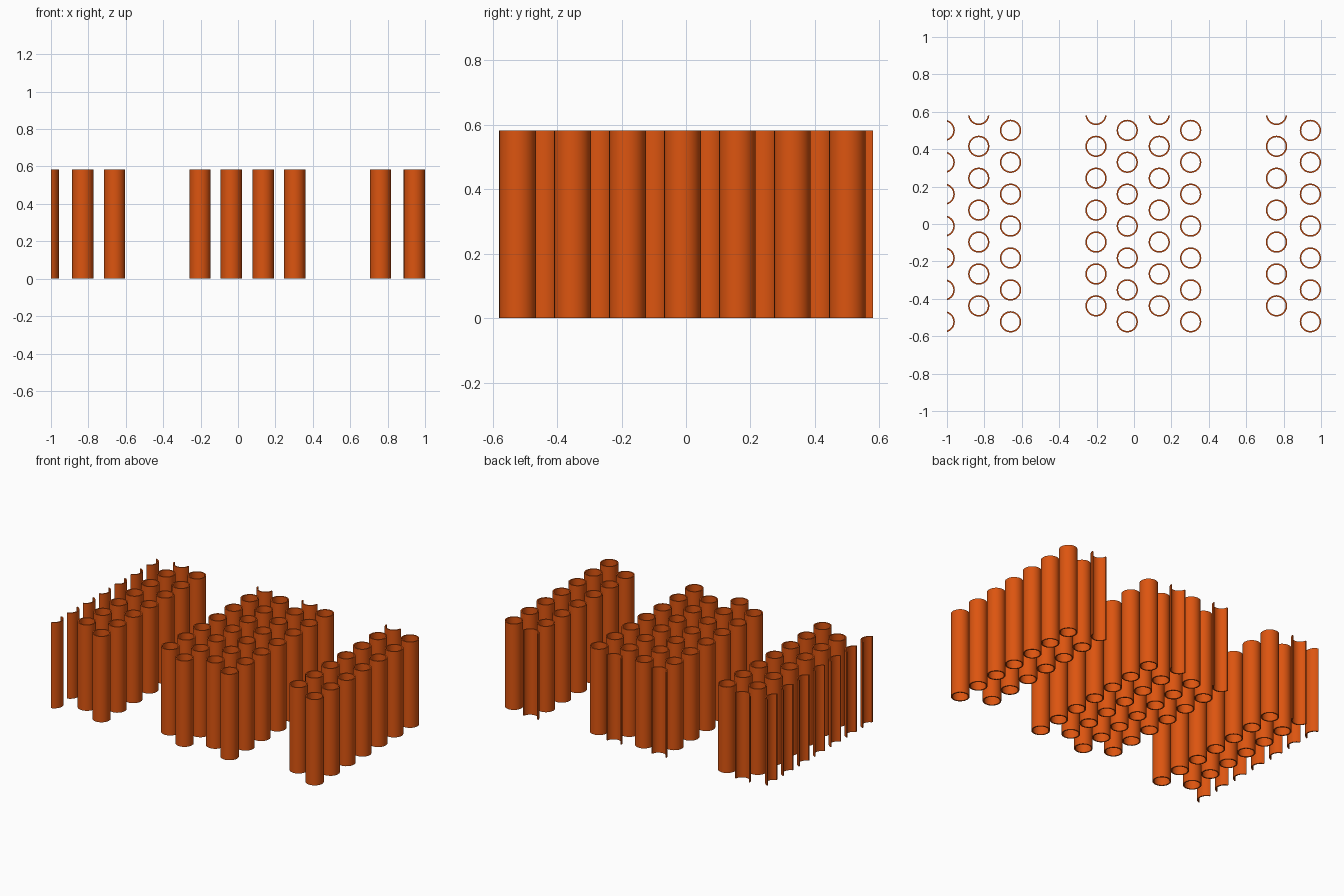
import bpy, bmesh, math

if "Cube" in bpy.data.objects:
    bpy.data.objects.remove(bpy.data.objects["Cube"])

R_OUT, R_IN, HEIGHT = 0.057, 0.049, 0.583
SIDES, PITCH = 24, 0.1706
X_CUT, Y_CUT = -1.0, 0.58

mat = bpy.data.materials.new("orange")
mat.diffuse_color = (0.72, 0.09, 0.005, 1)
mat.use_nodes = True
mat.node_tree.nodes["Principled BSDF"].inputs["Base Color"].default_value = mat.diffuse_color


def add_tube(bm, x, y, facing=0.0, offset=None):
    """Open tube, or the part of it beyond a flat cut at 'offset' along 'facing'."""
    whole = offset is None
    n = SIDES if whole else SIDES // 2
    loops = []
    for r, z in ((R_OUT, 0), (R_OUT, HEIGHT), (R_IN, HEIGHT), (R_IN, 0)):
        half = math.pi if whole else math.acos(offset / r)
        count = n if whole else n + 1
        angles = [facing - half + 2 * half * i / n for i in range(count)]
        loops.append([bm.verts.new((x + r * math.cos(a), y + r * math.sin(a), z))
                      for a in angles])
    for k in range(4):
        a, b = loops[k], loops[(k + 1) % 4]
        for i in range(n):
            j = (i + 1) % len(a)
            bm.faces.new((a[i], a[j], b[j], b[i]))
    if not whole:
        bm.faces.new([l[0] for l in loops])
        bm.faces.new([l[-1] for l in reversed(loops)])


def tube_row(name, x, staggered):
    bm = bmesh.new()
    y0 = -0.523 + (PITCH / 2 if staggered else 0)
    for i in range(7):
        y = y0 + i * PITCH
        if x - R_OUT < X_CUT - 0.01:          # sliced by the left boundary
            add_tube(bm, x, y, 0.0, X_CUT - x)
        elif y + R_OUT > Y_CUT:               # sliced by the back boundary
            add_tube(bm, x, y, -math.pi / 2, y - Y_CUT)
        else:
            add_tube(bm, x, y)
    bmesh.ops.recalc_face_normals(bm, faces=bm.faces[:])
    mesh = bpy.data.meshes.new(name)
    bm.to_mesh(mesh)
    bm.free()
    mesh.materials.append(mat)
    obj = bpy.data.objects.new(name, mesh)
    bpy.context.collection.objects.link(obj)
    obj.select_set(True)
    bpy.context.view_layer.objects.active = obj


# Three bundles of staggered tube rows: (bundle, row x, staggered)
rows = [("left", -1.015, False), ("left", -0.83, True), ("left", -0.66, False),
        ("middle", -0.203, True), ("middle", -0.036, False),
        ("middle", 0.135, True), ("middle", 0.303, False),
        ("right", 0.762, True), ("right", 0.943, False)]
for i, (bundle, x, staggered) in enumerate(rows, 1):
    tube_row(f"{bundle}_tube_row_{i}", x, staggered)

bpy.ops.object.shade_smooth_by_angle(angle=math.radians(35))
